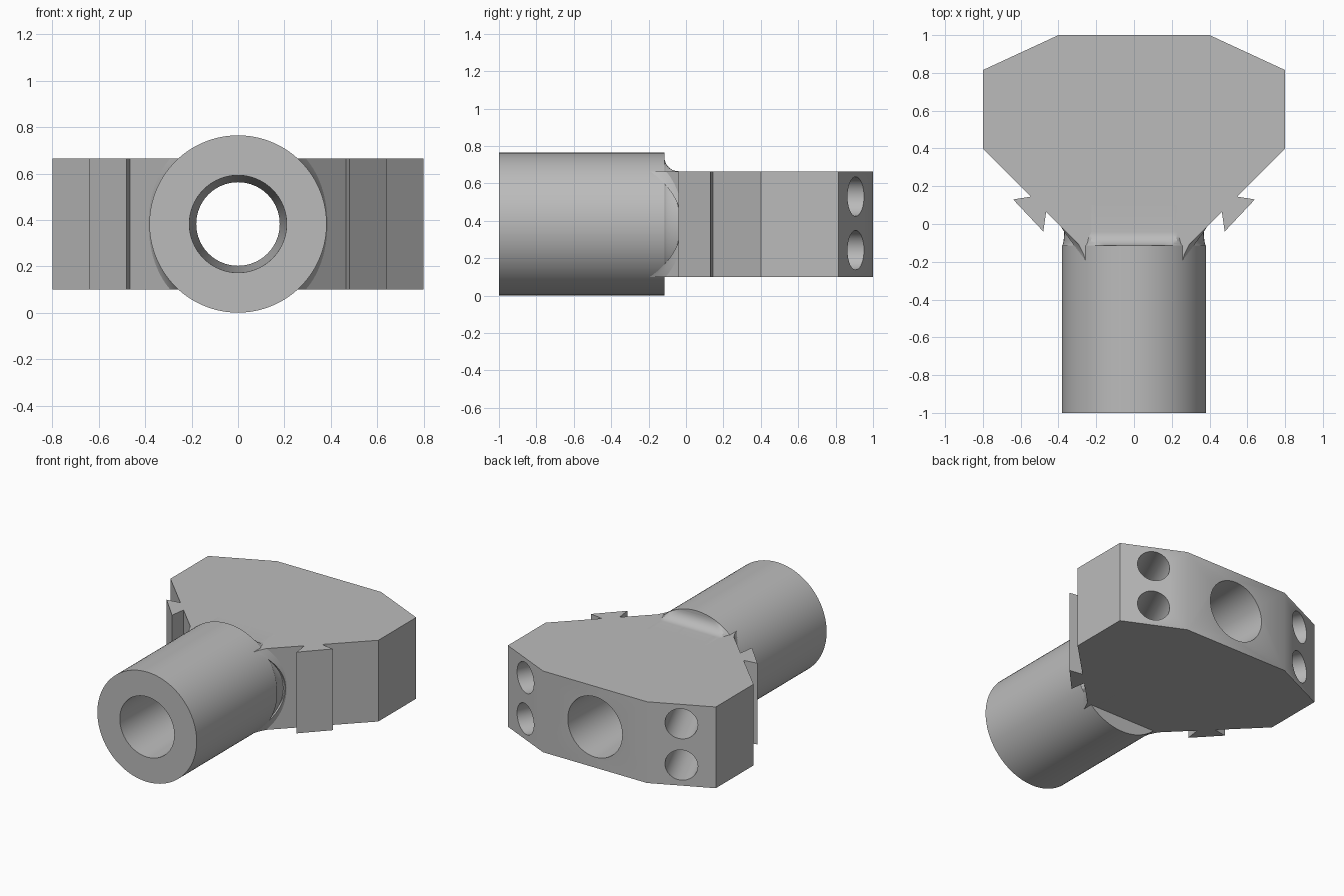
import bpy, bmesh, math
from mathutils import Vector

if "Cube" in bpy.data.objects:
    bpy.data.objects.remove(bpy.data.objects["Cube"])

grey = bpy.data.materials.new("plain grey")
grey.use_nodes = True
grey.diffuse_color = (0.5, 0.5, 0.5, 1)
grey.node_tree.nodes["Principled BSDF"].inputs["Base Color"].default_value = (0.5, 0.5, 0.5, 1)

AXIS_Z = 0.383           # height of the tube axis
RADIUS = 0.382
LOW, HIGH = 0.10, 0.665  # bottom and top of the block
SHOULDER = -0.115        # where the full tube ends
SIDES = 96


def loft(name, sections):
    """Closed solid through a list of rings with equal point counts."""
    bm = bmesh.new()
    rings = [[bm.verts.new(p) for p in ring] for ring in sections]
    n = len(rings[0])
    for a, b in zip(rings, rings[1:]):
        for i in range(n):
            j = (i + 1) % n
            bm.faces.new((a[i], a[j], b[j], b[i]))
    bm.faces.new(rings[0][::-1])
    bm.faces.new(rings[-1])
    bmesh.ops.recalc_face_normals(bm, faces=bm.faces)
    mesh = bpy.data.meshes.new(name)
    bm.to_mesh(mesh)
    bm.free()
    mesh.materials.append(grey)
    obj = bpy.data.objects.new(name, mesh)
    bpy.context.collection.objects.link(obj)
    return obj


def ring_y(y, radius, low=-9, high=9):
    """Circle round the tube axis, flattened below low and above high."""
    pts = []
    for i in range(SIDES):
        a = math.tau * i / SIDES
        z = AXIS_Z + radius * math.sin(a)
        pts.append((radius * math.cos(a), y, min(max(z, low), high)))
    return pts


def prism(name, outline):
    return loft(name, [[(x, y, z) for x, y in outline] for z in (LOW, HIGH)])


def cut(obj, cutters):
    for c in cutters:
        mod = obj.modifiers.new("cut", "BOOLEAN")
        mod.operation, mod.solver, mod.object = "DIFFERENCE", "EXACT", c
    bpy.context.view_layer.update()
    graph = bpy.context.evaluated_depsgraph_get()
    mesh = bpy.data.meshes.new_from_object(obj.evaluated_get(graph))
    obj.modifiers.clear()
    obj.data = mesh


# Tube and the neck that blends it into the block
tube = loft("tube", [ring_y(-1, RADIUS), ring_y(SHOULDER, RADIUS)])
neck_rings = []
fillet = 0.075
for i in range(11):
    a = math.pi / 2 * i / 10
    y = SHOULDER + fillet * (1 - math.cos(a))
    top = HIGH + fillet * (1 - math.sin(a))
    neck_rings.append(ring_y(y, RADIUS - 0.012 * math.sin(a), LOW, top))
neck_rings.append(ring_y(0.1, RADIUS - 0.012, LOW, HIGH))
neck = loft("neck", neck_rings)

# Block with angled faces
half = [(0.26, -0.14), (0.8, 0.4), (0.8, 0.815), (0.4, 1)]
block = prism("block", half + [(-x, y) for x, y in reversed(half)])

# Tapered bore, narrowest in the middle
bore = loft("bore_cutter", [ring_y(-1.01, 0.21), ring_y(0, 0.18), ring_y(1.01, 0.21)])

# Paired blind holes in the two rear corner faces
holes = []
for side in (1, -1):
    normal = Vector((side * 0.185, 0.4, 0)).normalized()
    across = Vector((-normal.y, normal.x, 0))
    for z in (0.53, 0.243):
        centre = Vector((side * 0.6, 0.9075, z))
        rings = []
        for depth in (0.05, -0.5):
            rings.append([centre + normal * depth + 0.105 * (
                across * math.cos(math.tau * i / 48)
                + Vector((0, 0, 1)) * math.sin(math.tau * i / 48)) for i in range(48)])
        holes.append(loft("hole_cutter", rings))

cut(tube, [bore])
cut(neck, [bore])
cut(block, [bore] + holes)
for c in [bore] + holes:
    bpy.data.objects.remove(c)

# Dovetail rails and curved webs, one of each per side
parts = [tube, neck, block]
for side, label in ((1, "left"), (-1, "right")):
    rail = [(0.545, 0.145), (0.64, 0.13), (0.48, -0.04), (0.465, 0.065)]
    parts.append(prism(label + "_dovetail", [(side * x, y) for x, y in rail]))
    sections = []
    for i in range(25):
        z = LOW + (HIGH - LOW) * i / 24
        w = math.sqrt(RADIUS ** 2 - (z - AXIS_Z) ** 2)
        k = 0.1 + 0.9 * abs(2 * i / 24 - 1) ** 2
        y = w - 0.4
        web = [(w - 0.03, y - 0.05 * k), (w, y - 0.05 * k), (w + 0.008 * k, y - 0.02 * k),
               (w + 0.035 * k, y + 0.035 * k), (w - 0.03, y + 0.03)]
        sections.append([(side * px, py, z) for px, py in web])
    parts.append(loft(label + "_web", sections))

# Smooth curved faces, crisp edges
bpy.ops.object.select_all(action="DESELECT")
for p in parts:
    p.select_set(True)
bpy.context.view_layer.objects.active = tube
bpy.ops.object.shade_smooth_by_angle(angle=math.radians(25))
